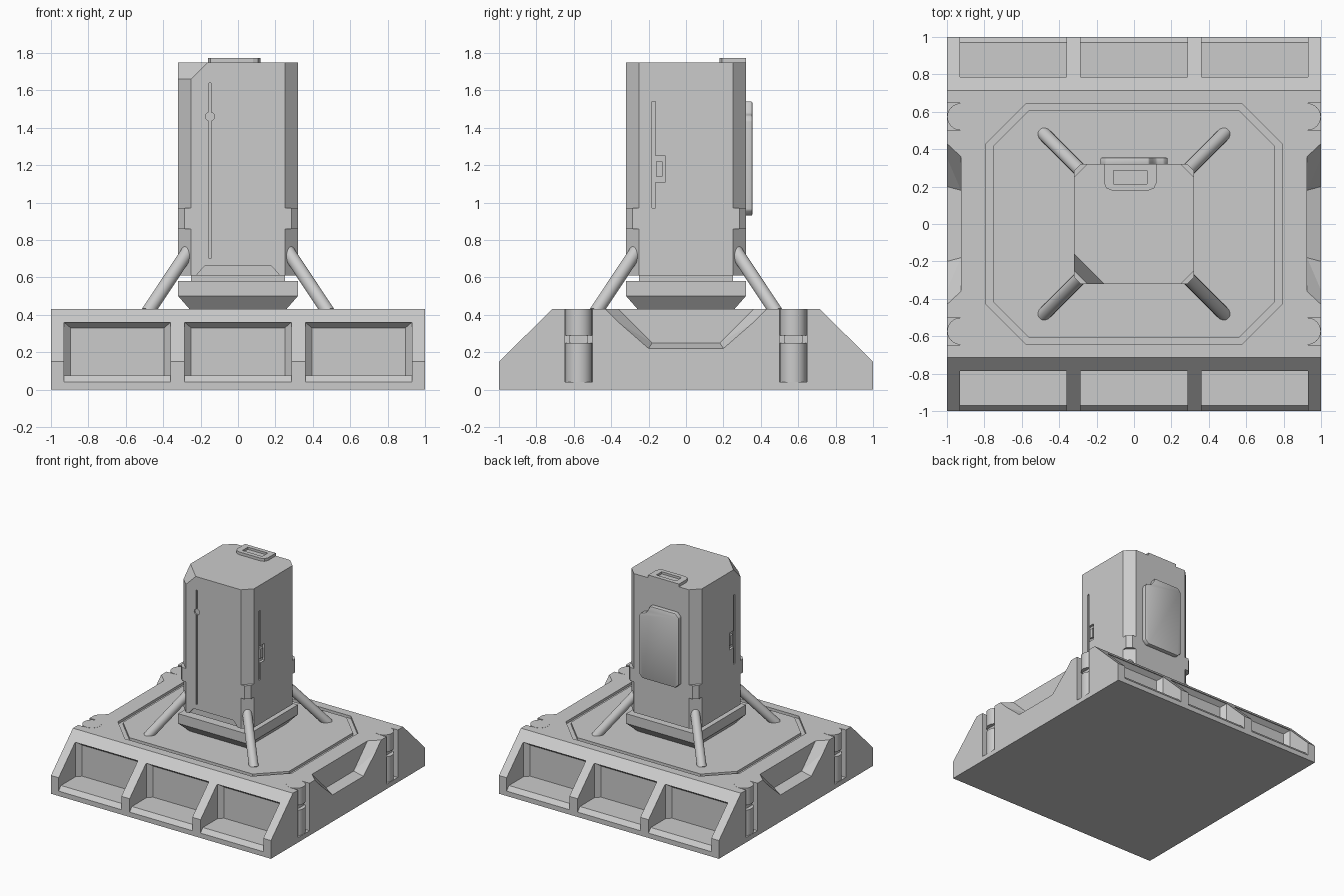
import bpy, bmesh, math
from mathutils import Vector

if "Cube" in bpy.data.objects:
    bpy.data.objects.remove(bpy.data.objects["Cube"], do_unlink=True)

grey = bpy.data.materials.new("plain_grey")
grey.use_nodes = True
COLOUR = (0.6, 0.6, 0.6, 1)
grey.diffuse_color = COLOUR
grey.node_tree.nodes["Principled BSDF"].inputs["Base Color"].default_value = COLOUR


def finish(name, bm):
    bmesh.ops.recalc_face_normals(bm, faces=bm.faces)
    mesh = bpy.data.meshes.new(name)
    bm.to_mesh(mesh)
    bm.free()
    mesh.materials.append(grey)
    ob = bpy.data.objects.new(name, mesh)
    bpy.context.collection.objects.link(ob)
    return ob


def hull(name, pts):
    """Convex solid around a few points."""
    bm = bmesh.new()
    for p in pts:
        bm.verts.new(p)
    bmesh.ops.convex_hull(bm, input=bm.verts)
    bmesh.ops.dissolve_limit(bm, angle_limit=0.01, verts=bm.verts, edges=bm.edges)
    return finish(name, bm)


def box(name, x0, x1, y0, y1, z0, z1):
    return hull(name, [(x, y, z) for x in (x0, x1) for y in (y0, y1) for z in (z0, z1)])


def octagon(hx, hy, c, z):
    return [(sx * a, sy * b, z) for sx in (-1, 1) for sy in (-1, 1)
            for a, b in ((hx, hy - c), (hx - c, hy))]


def rod(name, start, end, radius, sides=24):
    a, b = Vector(start), Vector(end)
    bm = bmesh.new()
    bmesh.ops.create_cone(bm, cap_ends=True, segments=sides, radius1=radius,
                          radius2=radius, depth=(b - a).length)
    turn = (b - a).to_track_quat('Z', 'Y').to_matrix().to_4x4()
    bmesh.ops.transform(bm, matrix=turn, verts=bm.verts)
    bmesh.ops.translate(bm, vec=(a + b) / 2, verts=bm.verts)
    return finish(name, bm)


def prism(name, outline, direction):
    bm = bmesh.new()
    face = bm.faces.new([bm.verts.new(p) for p in outline])
    out = bmesh.ops.extrude_face_region(bm, geom=[face])
    verts = [g for g in out["geom"] if isinstance(g, bmesh.types.BMVert)]
    bmesh.ops.translate(bm, vec=direction, verts=verts)
    return finish(name, bm)


def activate(ob):
    bpy.ops.object.select_all(action='DESELECT')
    bpy.context.view_layer.objects.active = ob
    ob.select_set(True)


def apply_all(ob):
    activate(ob)
    for mod in list(ob.modifiers):
        bpy.ops.object.modifier_apply(modifier=mod.name)


def cut(targets, cutters):
    for ob in targets:
        for c in cutters:
            mod = ob.modifiers.new("cut", 'BOOLEAN')
            mod.operation = 'DIFFERENCE'
            mod.solver = 'EXACT'
            mod.object = c
        apply_all(ob)
    for c in cutters:
        bpy.data.objects.remove(c, do_unlink=True)


def smooth(ob):
    activate(ob)
    bpy.ops.object.shade_smooth_by_angle(angle=math.radians(35))


# Base with sloped front and back
base = hull("base", [(x, s * y, z) for x in (-1, 1) for s in (-1, 1)
                     for y, z in ((1, 0), (1, 0.15), (0.715, 0.43))])
cutters = []
for s in (-1, 1):
    # Storage bays with a sloped sill
    for cx in (-0.645, 0, 0.645):
        cutters.append(hull("bay_cutter", [
            (cx + k * hx, s * y, z) for k in (-1, 1)
            for hx, y, top in ((0.285, 1.1, 0.36), (0.285, 0.78, 0.36), (0.25, 0.745, 0.33))
            for z in (0.075, top)]))
        cutters.append(hull("sill_cutter", [
            (cx + k * 0.285, s * y, z) for k in (-1, 1)
            for y, z in ((0.97, 0.075), (1.03, 0.005), (1.03, 0.15), (0.97, 0.15))]))
    # Tapered side scoops
    cutters.append(hull("scoop_cutter", [
        (s * x, k * y, z) for k in (-1, 1)
        for x, y, z in ((1.075, 0.53, 0.46), (1.075, 0.22, 0.19),
                        (0.925, 0.39, 0.46), (0.925, 0.18, 0.25))]))
    # Corner slots
    for t in (-0.573, 0.573):
        cutters.append(box("slot_cutter", s * 0.93, s * 1.1, t - 0.073, t + 0.073, 0.04, 0.5))
# Groove around the deck
cutters.append(hull("deck_cutter", octagon(0.79, 0.645, 0.215, 0.41)
                    + octagon(0.79, 0.645, 0.215, 0.5)))
cut([base], cutters)
hull("deck_panel", octagon(0.755, 0.61, 0.195, 0.40) + octagon(0.755, 0.61, 0.195, 0.43))

# Corner drums and slanted legs
for sx, side in ((-1, "right"), (1, "left")):
    for sy, end in ((-1, "front"), (1, "back")):
        x, y = sx * 0.927, sy * 0.573
        for part, z0, z1 in (("lower", 0.04, 0.25), ("upper", 0.29, 0.431)):
            smooth(rod(f"{end}_{side}_{part}_drum", (x, y, z0), (x, y, z1), 0.072))
        box(f"{end}_{side}_drum_web", sx * 0.9, sx * 0.965, y - 0.05, y + 0.05, 0.24, 0.3)
        smooth(rod(f"{end}_{side}_leg", (sx * 0.485, sy * 0.485, 0.41),
                   (sx * 0.25, sy * 0.25, 0.765), 0.036))

# Column skirt and neck
hull("skirt", [(sx * h, sy * h, z) for sx in (-1, 1) for sy in (-1, 1)
               for h, z in ((0.25, 0.42), (0.32, 0.5), (0.32, 0.58))])
box("neck", -0.25, 0.25, -0.25, 0.25, 0.57, 0.62)

# Column in three tiers, the top one with a clipped corner
H, C = 0.32, 0.07
top = [p for p in octagon(H, H, C, 1.75) if p[0] > 0 or p[1] > 0]
clip = [(-H, -0.16, 1.75), (-0.16, -H, 1.75), (-H, C - H, 1.66), (C - H, -H, 1.66)]
upper = hull("column_upper", octagon(H, H, C, 0.97) + top + clip)
middle = hull("column_middle", octagon(H, H, 0.035, 0.86) + octagon(H, H, 0.035, 0.97))
lower = hull("column_lower", octagon(H, H, C, 0.61) + octagon(H, H, C, 0.86))

# Seams, latches, port and kick notch
cutters = [box("seam_cutter", -0.156, -0.144, -0.4, -0.31, 0.70, 1.64),
           rod("port_cutter", (-0.15, -0.4, 1.46), (-0.15, -0.308, 1.46), 0.024),
           hull("kick_cutter", [(k * x, y, z) for k in (-1, 1) for y in (-0.4, -0.305)
                                for x, z in ((0.225, 0.6), (0.215, 0.62), (0.18, 0.66))])]
for s in (-1, 1):
    cutters.append(box("seam_cutter", s * 0.308, s * 0.4, -0.182, -0.162, 0.972, 1.54))
    cutters.append(box("latch_cutter", s * 0.3, s * 0.4, -0.175, -0.11, 1.11, 1.25))
cut([upper, middle, lower], cutters)
for s, side in ((-1, "right"), (1, "left")):
    box(f"{side}_latch", s * 0.29, s * 0.315, -0.16, -0.125, 1.14, 1.22)

# Back panel with a notched upper corner
outline = [(-0.18, 0.96), (-0.15, 0.93), (0.15, 0.93), (0.18, 0.96), (0.18, 1.44),
           (0.16, 1.465), (0.12, 1.475), (0.1, 1.5), (0.08, 1.54), (-0.15, 1.54), (-0.18, 1.51)]
panel = prism("back_panel", [(x, 0.31, z) for x, z in outline], (0, 0.045, 0))
bevel = panel.modifiers.new("bevel", 'BEVEL')
bevel.width = 0.008
bevel.segments = 2
apply_all(panel)
smooth(panel)

# Top hatch with a sunken middle
hatch = prism("top_hatch", [(x, y, 1.74) for x, y in (
    (-0.16, 0.32), (-0.16, 0.22), (-0.148, 0.192), (-0.12, 0.18),
    (0.08, 0.18), (0.108, 0.192), (0.12, 0.22), (0.12, 0.32))], (0, 0, 0.033))
cut([hatch], [box("hatch_cutter", -0.11, 0.07, 0.215, 0.285, 1.755, 1.8)])
